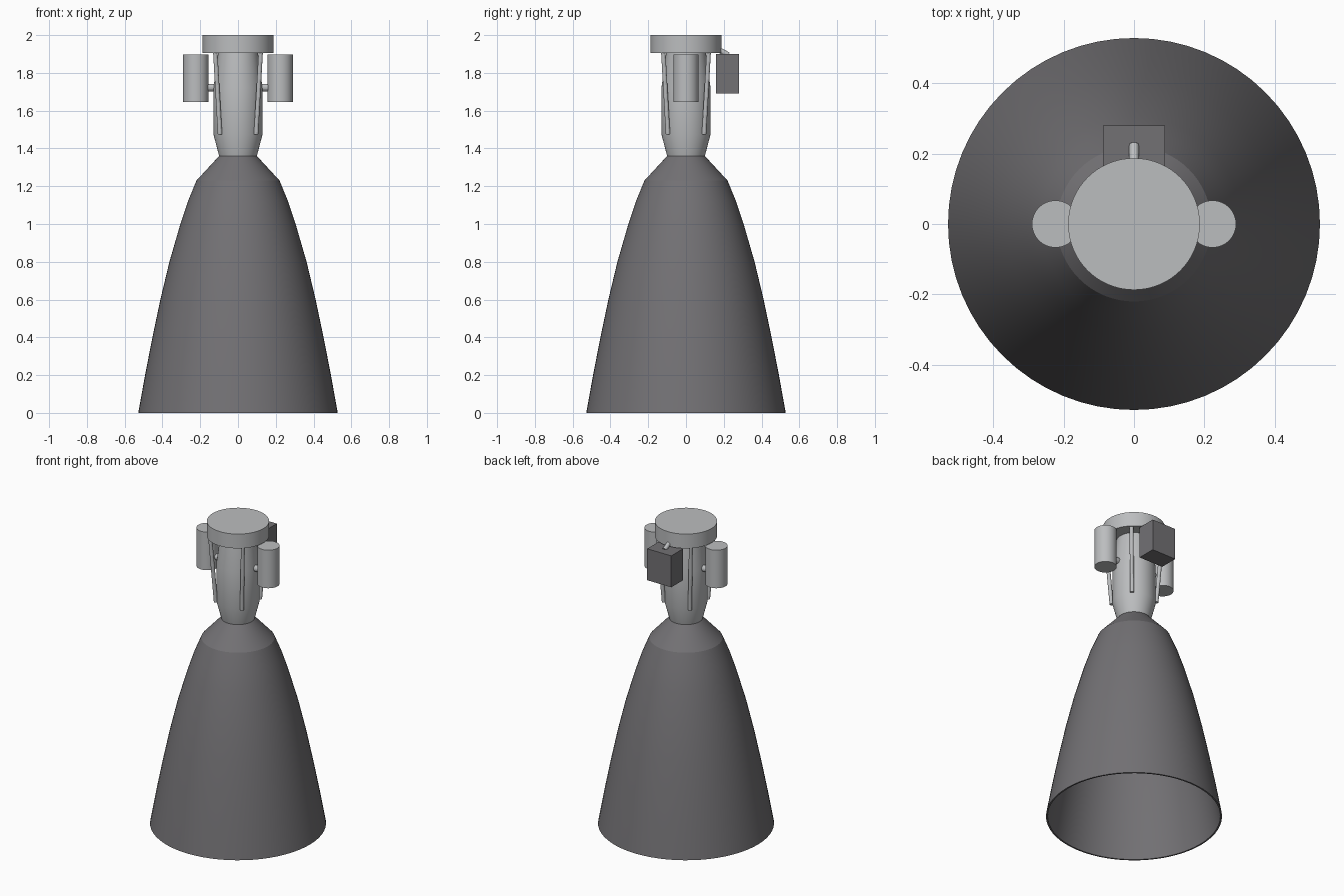
import bpy, bmesh, math
from mathutils import Vector

if "Cube" in bpy.data.objects:
    bpy.data.objects.remove(bpy.data.objects["Cube"])


def material(name, rgb):
    m = bpy.data.materials.new(name)
    m.use_nodes = True
    m.diffuse_color = (*rgb, 1)
    m.node_tree.nodes["Principled BSDF"].inputs["Base Color"].default_value = (*rgb, 1)
    return m


light = material("light grey metal", (0.50, 0.51, 0.52))
dark = material("dark grey metal", (0.17, 0.165, 0.175))


def finish(obj, name, mat, smooth=True):
    obj.name = obj.data.name = name
    obj.data.materials.append(mat)
    if smooth:
        bpy.ops.object.select_all(action="DESELECT")
        obj.select_set(True)
        bpy.context.view_layer.objects.active = obj
        bpy.ops.object.shade_smooth_by_angle(angle=math.radians(20))
    return obj


def lathe(name, profile, mat, segments=64):
    """Spin a closed (radius, height) outline around the z axis."""
    bm = bmesh.new()
    verts = [bm.verts.new((r, 0, z)) for r, z in profile]
    edges = [bm.edges.new((a, b)) for a, b in zip(verts, verts[1:] + verts[:1])
             if a.co.x > 0 or b.co.x > 0]
    bmesh.ops.spin(bm, geom=verts + edges, cent=(0, 0, 0), axis=(0, 0, 1),
                   angle=math.tau, steps=segments)
    bmesh.ops.remove_doubles(bm, verts=bm.verts, dist=1e-5)
    bmesh.ops.recalc_face_normals(bm, faces=bm.faces)
    mesh = bpy.data.meshes.new(name)
    bm.to_mesh(mesh)
    bm.free()
    obj = bpy.data.objects.new(name, mesh)
    bpy.context.collection.objects.link(obj)
    return finish(obj, name, mat)


def rod(name, start, end, radius, mat, sides=32):
    """Cylinder running between two points."""
    a, b = Vector(start), Vector(end)
    bpy.ops.mesh.primitive_cylinder_add(
        vertices=sides, radius=radius, depth=(b - a).length, location=(a + b) / 2,
        rotation=(b - a).to_track_quat("Z", "Y").to_euler())
    return finish(bpy.context.object, name, mat)


# Bell nozzle: thin open shell with a hollow inside
outer = [(0.528, 0), (0.492, 0.2), (0.453, 0.4), (0.411, 0.6), (0.363, 0.8),
         (0.305, 1.0), (0.265, 1.12), (0.22, 1.23), (0.1, 1.36)]
inner = [(r - 0.01, z) for r, z in reversed(outer)]
lathe("bell_nozzle", outer + inner, dark)

# Combustion chamber and injector dome
lathe("combustion_chamber", [(0, 1.36), (0.1, 1.36), (0.13, 1.475), (0.13, 1.72),
                             (0.105, 1.91), (0, 1.91)], light)

# Mounting plate on top
rod("mounting_plate", (0, 0, 1.905), (0, 0, 2), 0.187, light, 64)

# Four leaning struts between chamber and plate
for i in range(4):
    a = math.radians(45 + 90 * i)
    c, s = math.cos(a), math.sin(a)
    rod(f"strut_{i + 1}", (0.135 * c, 0.135 * s, 1.475),
        (0.17 * c, 0.17 * s, 1.91), 0.012, light, 12)

# Side pumps with feed pipes
for side, x in (("left", 1), ("right", -1)):
    rod(f"{side}_pump", (0.223 * x, 0, 1.645), (0.223 * x, 0, 1.897), 0.067, light)
    rod(f"{side}_feed_pipe", (0.1 * x, 0, 1.722), (0.2 * x, 0, 1.722), 0.02, light, 16)

# Control box at the back with its short cable pipe
bpy.ops.mesh.primitive_cube_add(size=1, location=(0, 0.219, 1.795))
box = bpy.context.object
box.scale = (0.176, 0.122, 0.208)
finish(box, "control_box", dark, smooth=False)
rod("box_pipe", (0, 0.15, 1.935), (0, 0.225, 1.895), 0.014, light, 16)
